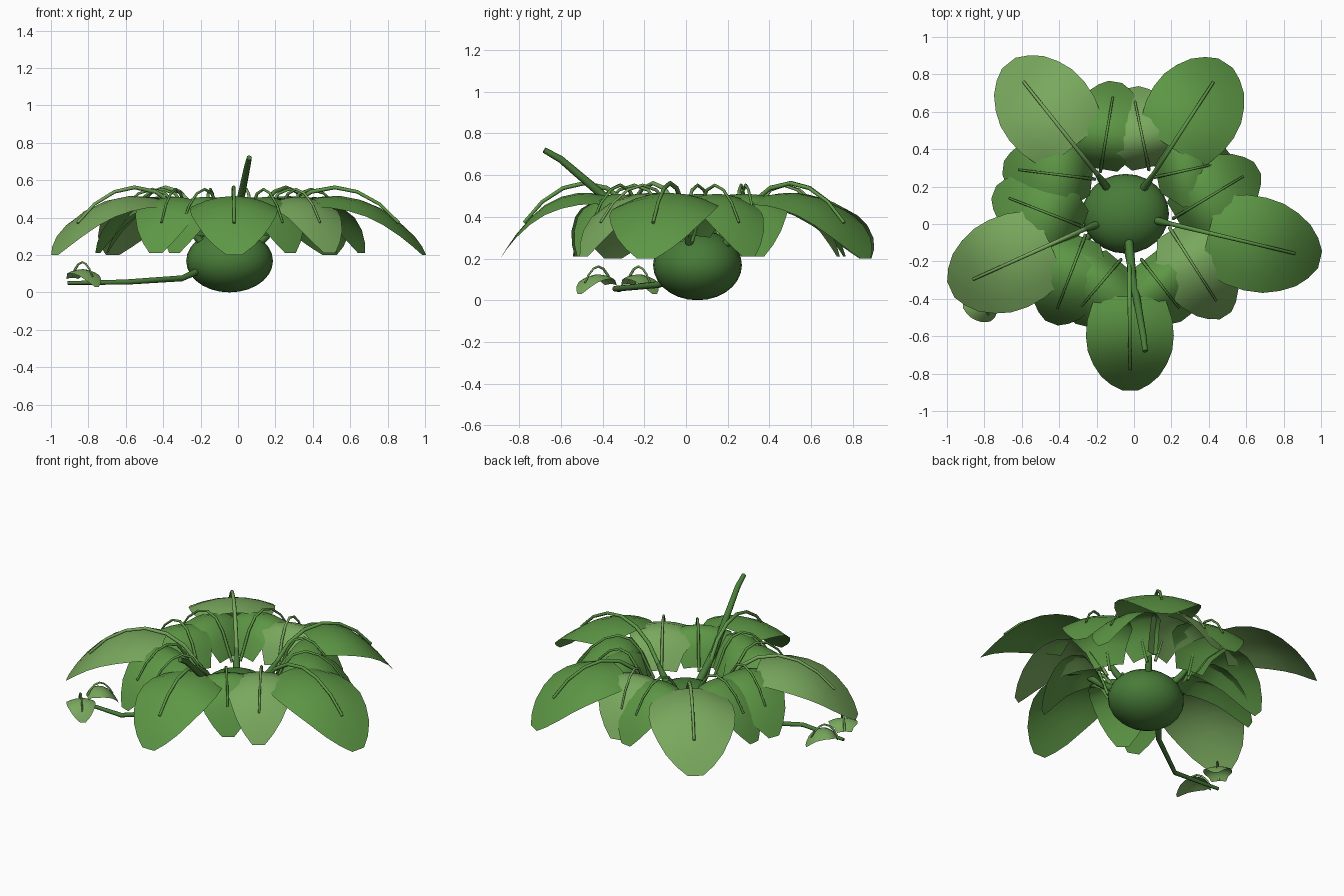
import bpy, math
from mathutils import Vector

if "Cube" in bpy.data.objects:
    bpy.data.objects.remove(bpy.data.objects["Cube"])


def material(name, rgb):
    m = bpy.data.materials.new(name)
    m.diffuse_color = (*rgb, 1)
    m.use_nodes = True
    m.node_tree.nodes["Principled BSDF"].inputs["Base Color"].default_value = m.diffuse_color
    return m


LEAF = material("leaf_green", (0.11, 0.31, 0.06))
LIGHT = material("light_leaf_green", (0.19, 0.39, 0.11))
STEM = material("stem_green", (0.065, 0.20, 0.04))

# Arch of a leaf: (distance along, height 0..1), and blade outline: (distance, half width)
OUTER = [(0.55, 0.94), (0.70, 0.78), (0.83, 0.52), (0.93, 0.24), (1.0, 0.0)]
ARCH = [(0.0, 0.50), (0.10, 0.78), (0.24, 0.95), (0.40, 1.0)] + OUTER
STEEP_ARCH = [(0.0, 0.22), (0.06, 0.42), (0.15, 0.74), (0.26, 0.94), (0.40, 1.0)] + OUTER
OUTLINE = [(0.0, 0.0), (0.1, 0.6), (0.25, 0.95), (0.42, 1.0), (0.58, 0.96),
           (0.72, 0.84), (0.85, 0.66), (0.94, 0.43), (1.0, 0.18)]


def height(arch, t):
    for (t0, h0), (t1, h1) in zip(arch, arch[1:]):
        if t <= t1 + 1e-6:
            return h0 + (h1 - h0) * (t - t0) / (t1 - t0)
    return 0.0


def tube(name, points, radii, mat):
    cu = bpy.data.curves.new(name, 'CURVE')
    cu.dimensions = '3D'
    cu.bevel_depth = 1.0
    cu.bevel_resolution = 2
    cu.use_fill_caps = True
    sp = cu.splines.new('POLY')
    sp.points.add(len(points) - 1)
    for p, co, r in zip(sp.points, points, radii):
        p.co = (*co, 1)
        p.radius = r
    cu.materials.append(mat)
    ob = bpy.data.objects.new(name, cu)
    bpy.context.collection.objects.link(ob)
    bpy.ops.object.select_all(action='DESELECT')
    ob.select_set(True)
    bpy.context.view_layer.objects.active = ob
    bpy.ops.object.convert(target='MESH')
    bpy.ops.object.shade_smooth_by_angle(angle=math.radians(50))
    return ob


def leaf(name, start, tip, half, z0, z1, mat, vein_r, lift, blade_from=0.0, base=0.5, arch=ARCH):
    """Arched blade running from blade_from to the tip, with a raised midrib over it."""
    a, b = Vector(start), Vector(tip)
    d = b - a
    side = Vector((-d.y, d.x)).normalized()
    cols = 7
    verts, faces = [], []
    for s, w in OUTLINE:
        w = max(w, base + (1 - base) * min(1, s / 0.3)) if s < 0.3 else w
        t = blade_from + (1 - blade_from) * s
        h = height(arch, t)
        for j in range(cols):
            v = -1 + 2 * j / (cols - 1)
            p = a + d * t + side * (v * w * half)
            verts.append((p.x, p.y, z0 + (z1 - z0) * h - 0.26 * half * v * v * w * h))
    for i in range(len(OUTLINE) - 1):
        for j in range(cols - 1):
            k = i * cols + j
            faces.append((k, k + cols, k + cols + 1, k + 1))
    me = bpy.data.meshes.new(name)
    me.from_pydata(verts, [], faces)
    me.materials.append(mat)
    me.shade_smooth()
    bpy.context.collection.objects.link(bpy.data.objects.new(name, me))
    # midrib
    pts, radii = [], []
    for t, h in arch[:-2]:
        p = a + d * t
        pts.append((p.x, p.y, z0 + (z1 - z0) * h + lift * (0.15 + math.sin(math.pi * t / 0.83))))
        radii.append(vein_r * (1.15 - 0.5 * t))
    tube(name + "_midrib", pts, radii, mat)
    return pts[0]


# Round crown at the bottom
bpy.ops.mesh.primitive_uv_sphere_add(segments=24, ring_count=14, radius=1, location=(-0.045, 0.055, 0.168))
crown = bpy.context.object
crown.name = "crown"
crown.scale = (0.232, 0.213, 0.168)
crown.data.materials.append(STEM)
bpy.ops.object.shade_smooth()

# Large leaves, each carried by a thick stalk out of the crown
LARGE = [("back_left", (-0.20, 0.27), (-0.67, 0.86), LIGHT),
         ("back_right", (0.10, 0.26), (0.49, 0.86), LEAF),
         ("right", (0.20, 0.00), (0.995, -0.19), LEAF),
         ("front", (-0.025, -0.22), (-0.02, -0.89), LEAF),
         ("left", (-0.27, -0.03), (-0.98, -0.35), LIGHT)]
for pos, start, tip, mat in LARGE:
    half = 0.235 if pos == "front" else 0.255
    end = leaf("large_leaf_" + pos, start, tip, half, 0.2, 0.52, mat, 0.011, 0.036, 0.25, 0.8)
    root = Vector((-0.045, 0.055)).lerp(Vector(start), 0.45)
    mid = Vector((-0.045, 0.055)).lerp(Vector(start), 0.8)
    tube("stalk_" + pos, [(root.x, root.y, 0.22), (mid.x, mid.y, 0.30), end],
         [0.022, 0.02, 0.012], STEM)

# Small leaves, a pair beside each large one
SMALL = [((-0.18, 0.28), (-0.10, 0.76), LEAF), ((0.08, 0.29), (-0.01, 0.73), LIGHT),
         ((0.11, 0.25), (0.52, 0.34), LEAF), ((0.21, 0.03), (0.66, 0.30), LEAF),
         ((0.19, -0.02), (0.49, -0.49), LIGHT), ((0.04, -0.19), (0.28, -0.50), LEAF),
         ((-0.07, -0.19), (-0.34, -0.51), LEAF), ((-0.26, -0.06), (-0.44, -0.53), LEAF),
         ((-0.26, -0.02), (-0.75, 0.17), LEAF), ((-0.21, 0.24), (-0.70, 0.30), LEAF)]
for i, (start, tip, mat) in enumerate(SMALL):
    leaf(f"small_leaf_{i + 1}", start, tip, 0.2, 0.21, 0.515, mat, 0.008, 0.032, 0.03, 0.45, STEEP_ARCH)

# Bare upright stalk at the front
tube("upright_stalk", [(-0.03, -0.06, 0.25), (-0.01, -0.28, 0.40), (0.02, -0.43, 0.53),
                       (0.05, -0.60, 0.675), (0.06, -0.68, 0.72)],
     [0.024, 0.022, 0.02, 0.017, 0.014], STEM)

# Runner with a two-leaf plantlet
tube("runner", [(-0.18, 0.0, 0.13), (-0.30, -0.13, 0.075), (-0.60, -0.34, 0.055), (-0.91, -0.315, 0.05)],
     [0.02, 0.016, 0.014, 0.010], STEM)
for name, start, tip in (("front", (-0.885, -0.36), (-0.755, -0.51)),
                         ("back", (-0.885, -0.28), (-0.755, -0.15))):
    leaf("plantlet_leaf_" + name, start, tip, 0.085, 0.03, 0.125, LIGHT, 0.006, 0.032)
